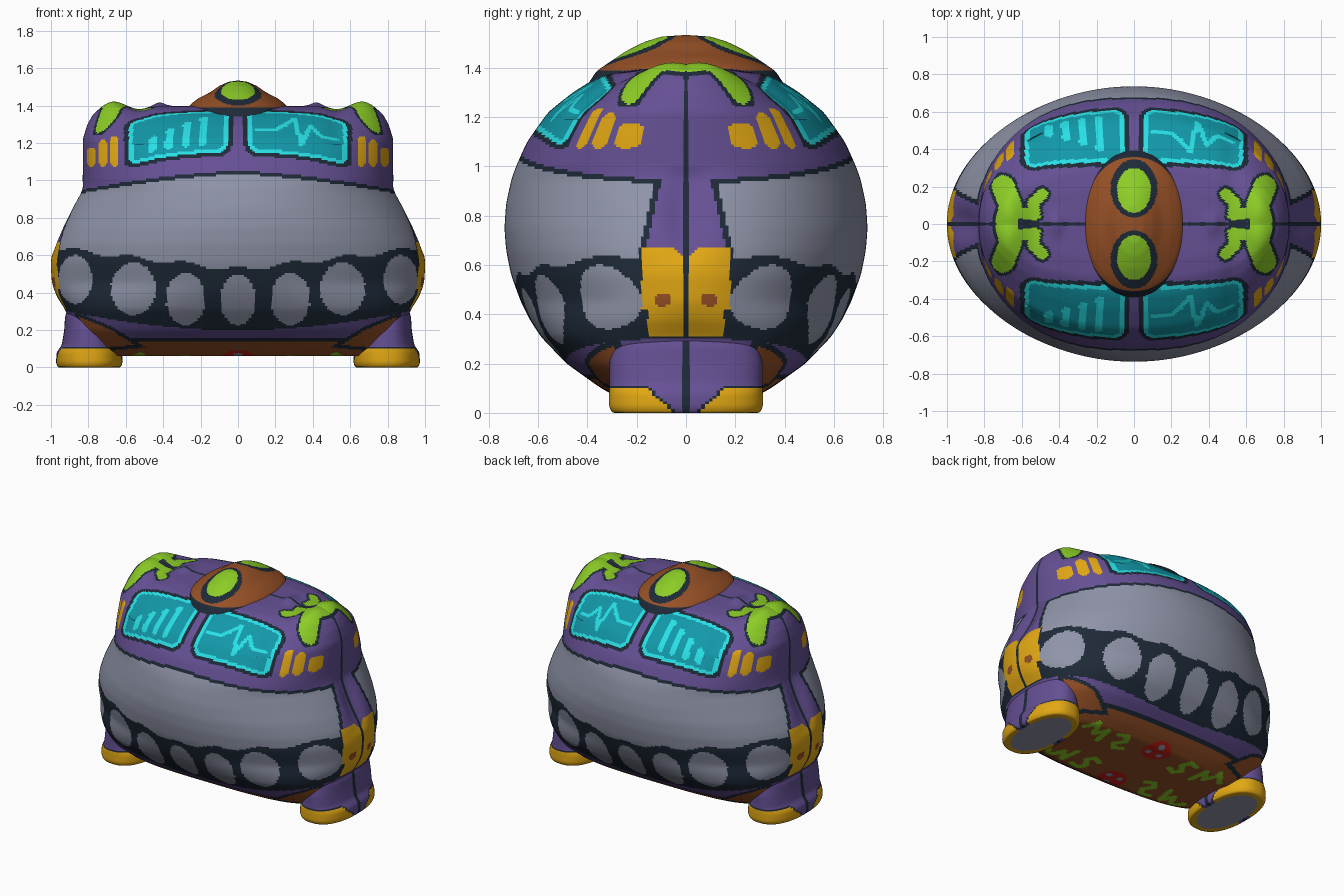
import bpy
import math

cube = bpy.data.objects.get("Cube")
if cube:
    bpy.data.objects.remove(cube)


# Flat colours, given as display values and stored as linear ones
def linear(v):
    v /= 255
    return v / 12.92 if v < 0.04 else ((v + 0.055) / 1.055) ** 2.4


PALETTE = {
    "grey_shell": (143, 148, 168), "purple_skin": (101, 80, 148),
    "navy_outline": (30, 42, 56), "yellow_trim": (226, 168, 20),
    "leaf_green": (140, 205, 38), "bright_cyan": (40, 224, 230),
    "deep_teal": (18, 152, 168), "brown_hide": (150, 80, 38),
    "red_spot": (200, 30, 20),
}
GREY, PURPLE, NAVY, YELLOW, GREEN, CYAN, TEAL, BROWN, RED = range(len(PALETTE))
MATERIALS = []
for label, rgb in PALETTE.items():
    mat = bpy.data.materials.new(label)
    mat.use_nodes = True
    colour = [linear(c) for c in rgb] + [1]
    mat.diffuse_color = colour
    mat.node_tree.nodes["Principled BSDF"].inputs["Base Color"].default_value = colour
    MATERIALS.append(mat)


# Distance helpers for the painted shapes
def segment(p, q, r):
    dx, dy = r[0] - q[0], r[1] - q[1]
    k = ((p[0] - q[0]) * dx + (p[1] - q[1]) * dy) / (dx * dx + dy * dy)
    k = min(1, max(0, k))
    return math.hypot(p[0] - q[0] - k * dx, p[1] - q[1] - k * dy)


def path(p, pts):
    return min(segment(p, q, r) for q, r in zip(pts, pts[1:]))


def ellipse(p, c, rx, ry):
    return math.hypot((p[0] - c[0]) / rx, (p[1] - c[1]) / ry)


def round_box(p, c, hx, hy, r):
    dx, dy = abs(p[0] - c[0]) - hx + r, abs(p[1] - c[1]) - hy + r
    return math.hypot(max(dx, 0), max(dy, 0)) + min(max(dx, dy), 0) - r


def convex(p, pts):
    return max(((p[0] - q[0]) * (r[1] - q[1]) - (p[1] - q[1]) * (r[0] - q[0]))
               / math.dist(q, r) for q, r in zip(pts, pts[1:] + pts[:1]))


# Stack of rounded rings: each row is height, half width, half depth, squareness
def resample(rows, count, passes):
    def gap(p, q):
        return math.sqrt((q[0] - p[0]) ** 2 + 0.4 * (q[1] - p[1]) ** 2 + (q[2] - p[2]) ** 2)
    total = sum(gap(p, q) for p, q in zip(rows, rows[1:]))
    out = []
    for p, q in zip(rows, rows[1:]):
        steps = max(1, round(count * gap(p, q) / total))
        out += [[u + (v - u) * i / steps for u, v in zip(p, q)] for i in range(steps)]
    out.append(list(rows[-1]))
    for _ in range(passes):
        out[1:-1] = [[(a + 2 * b + c) / 4 for a, b, c in zip(*trio)]
                     for trio in zip(out, out[1:], out[2:])]
    return out


def loft(name, rows, segs, paint, cx=0, shape=None):
    verts, faces = [], []
    for z, a, b, n in rows:
        for j in range(segs):
            t = math.tau * j / segs
            c, s = math.cos(t), math.sin(t)
            r = (abs(c) ** n + abs(s) ** n) ** (-1 / n)
            v = (cx + a * r * c, b * r * s, z)
            verts.append(shape(*v) if shape else v)
    for i in range(len(rows) - 1):
        for j in range(segs):
            k = (j + 1) % segs
            faces.append((i * segs + j, i * segs + k, (i + 1) * segs + k, (i + 1) * segs + j))
    faces.append(tuple(reversed(range(segs))))
    faces.append(tuple(range(len(verts) - segs, len(verts))))
    mesh = bpy.data.meshes.new(name)
    mesh.from_pydata(verts, [], faces)
    for mat in MATERIALS:
        mesh.materials.append(mat)
    for poly in mesh.polygons:
        poly.material_index = paint(*poly.center)
    mesh.shade_smooth()
    mesh.set_sharp_from_angle(angle=math.radians(50))
    obj = bpy.data.objects.new(name, mesh)
    bpy.context.collection.objects.link(obj)


# Body: belly, bulging shell, upper cabin and flat roof
BODY = [
    (.06, .02, .01, 3), (.06, .72, .27, 3.5), (.1, .8, .345, 3.3), (.2, .88, .485, 3),
    (.31, .925, .59, 2.7), (.38, .97, .635, 2.3), (.45, .995, .67, 2), (.56, 1.002, .71, 2),
    (.66, .985, .73, 2), (.75, .95, .737, 2), (.85, .9, .73, 2), (.95, .84, .708, 2.1),
    (1, .83, .69, 2.2), (1.1, .83, .645, 2.2), (1.22, .83, .56, 2.2), (1.3, .805, .46, 2.1),
    (1.35, .775, .38, 2.1), (1.38, .73, .3, 2.2), (1.395, .6, .2, 2.2), (1.4, .02, .01, 2),
]


def body_shape(x, y, z):
    X, Y = abs(x), abs(y)
    if .6 < z < 1 and X > .5:   # groove where the shell halves meet
        dent = math.sin((z - .6) / .4 * math.pi) * math.exp(-(y / .08) ** 2)
        x -= math.copysign(.04 * dent, x)
    if z > 1.2:                 # small roof bumps
        z += .035 * math.exp(-((X - .67) / .07) ** 2 - ((Y - .06) / .12) ** 2)
        z += .02 * math.exp(-((X - .42) / .04) ** 2 - (Y / .06) ** 2)
        z -= .015 * math.exp(-((X - .53) / .06) ** 2)
    return x, y, z


PULSE = [(.1, .6), (.2, .6), (.25, .65), (.3, .72), (.34, .5), (.39, .67), (.44, .59), (.53, .6)]
SNAKES = [[(.2, .12), (.25, .09), (.29, .14), (.24, .2), (.27, .26), (.33, .24)],
          [(.4, .1), (.42, .24), (.47, .15), (.52, .26), (.58, .18)]]
CORNER = [(.85, .27), (.8, .1), (.55, .12), (.68, .2)]
CORNER_CW = CORNER if convex((.72, .17), CORNER) < 0 else CORNER[::-1]
TEETH = [((0, .36), .095, .135), ((.28, .365), .105, .14),
         ((.56, .42), .12, .14), ((.87, .47), .09, .13)]


def paint_window(x, X, t):
    d = round_box((X, t), (.32, .61), .265, .185, .06)
    if d > .025:
        return None
    if d > 0:
        return NAVY
    if d > -.024:
        return CYAN
    if x > 0:
        return CYAN if path((X, t), PULSE) < .013 else TEAL
    bars = [segment((X, t), (.46 - .09 * i, .5), (.45 - .09 * i, .57 + .045 * i)) for i in range(4)]
    return CYAN if min(bars) < .024 else TEAL


def paint_cabin(x, X, Y, z):
    window = paint_window(x, X, .735 * math.atan2(z - .75, Y))
    if window is not None:
        return window
    if X > .6 and z < 1.26:
        for i, top in enumerate((1.215, 1.195, 1.155)):
            if segment((X, z), (.66 + .062 * i, 1.095), (.66 + .062 * i, top)) < .022:
                return YELLOW
    if z > 1.24 and Y < .3:
        p = (X, Y)
        d = min(path(p, [(.68, .02), (.66, .1), (.7, .2)]) - .06,
                path(p, [(.49, .16), (.54, .11), (.53, .05), (.62, .06)]) - .03)
        if d < .016:
            return GREEN if d < 0 else NAVY
    return NAVY if Y < .009 else PURPLE


def paint_belly(X, Y, z):
    if Y > .04:
        d = math.hypot(X, Y - .23)
        if d < .1:
            spots = min(math.hypot(X - .045, Y - .2), math.hypot(X, Y - .28))
            return GREY if spots < .022 else RED
        if z < .12 and min(path((X, Y), s) for s in SNAKES) < .02:
            return GREEN
    return BROWN


def paint_body(x, y, z):
    X, Y = abs(x), abs(y)
    edge = 1.05 - .13 * X ** 1.5
    if z > edge:
        return paint_cabin(x, X, Y, z)
    if X > .75 and Y < .3:      # end strip and yellow end plate
        half = .18 if z > .42 else .155
        if .31 < z < .62 + min(.05, Y) and Y < half:
            if Y < .012:
                return NAVY
            return BROWN if ellipse((Y, z), (.095, .46), .033, .028) < 1 else YELLOW
        strip = .105 + .23 * (.92 - z)
        if z > .6 and Y < strip + .025:
            return NAVY if Y > strip or Y < .009 else PURPLE
    if z > edge - .02:
        return NAVY
    if z > .52 + .12 * X + .012 * math.cos(X * 22):
        return GREY
    if z > .2 + .12 * X * X:
        return GREY if any(ellipse((X, z), *tooth) < 1 for tooth in TEETH) else NAVY
    if Y > .2 and z > .08:
        d = convex((X, z), CORNER_CW)
        if d < .018:
            return BROWN if d < 0 else NAVY
    if z < .155 and X < .68:
        return paint_belly(X, Y, z) if z < .14 else NAVY
    return PURPLE


loft("body", resample(BODY, 250, 5), 400, paint_body, shape=body_shape)

# Roof dome with a green spot on each slope
DOME = [(1.33, .285, .4, 2.2), (1.385, .27, .365, 2.2), (1.41, .25, .33, 2.2),
        (1.44, .21, .285, 2), (1.47, .15, .24, 2), (1.505, .1, .17, 2),
        (1.527, .05, .1, 2), (1.533, .005, .01, 2)]


def paint_dome(x, y, z):
    spot = (abs(x), abs(y))
    if ellipse(spot, (0, .18), .09, .12) < 1:
        return GREEN
    if ellipse(spot, (0, .19), .125, .155) < 1 or z < 1.388:
        return NAVY
    return BROWN


loft("roof_dome", resample(DOME, 60, 3), 128, paint_dome)

# Feet: one broad foot at each end with yellow toes and a grey sole
FOOT = [(0, .01, .02, 2.2), (0, .168, .3, 2.4), (.025, .178, .312, 2.4), (.08, .175, .312, 2.4),
        (.12, .147, .31, 2.4), (.2, .134, .31, 2.4), (.27, .13, .3, 2.3), (.36, .1, .26, 2.2)]


def paint_foot(cx):
    def paint(x, y, z):
        Y = abs(y)
        if z < .002 and ellipse((x, y), (cx, 0), .14, .26) < 1:
            return GREY
        top = min(.095, (Y - .05) * .9)
        if z < top:
            return YELLOW
        return NAVY if (z < top + .014 and Y > .05) or Y < .008 else PURPLE
    return paint


for side, cx in (("left", .795), ("right", -.795)):
    loft(side + "_foot", resample(FOOT, 60, 1), 128, paint_foot(cx), cx)
